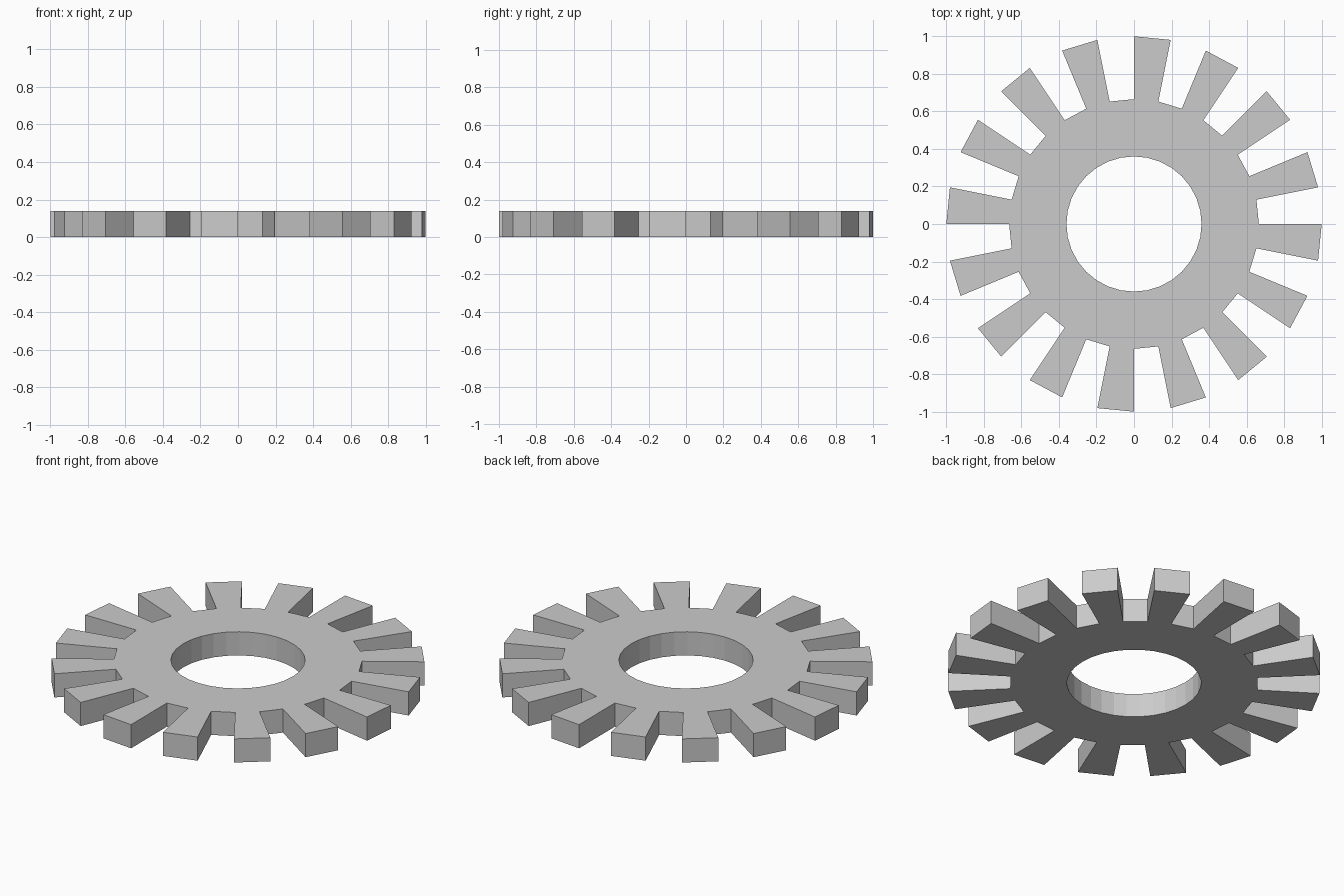
import bpy, bmesh
from math import cos, sin, pi

if "Cube" in bpy.data.objects:
    bpy.data.objects.remove(bpy.data.objects["Cube"])

TEETH = 16
N = TEETH * 2                      # tooth / gap divisions
R_TIP, R_ROOT, R_HOLE, H = 1.0, 0.665, 0.36, 0.14

bm = bmesh.new()


def ring_vert(r, i):
    a = 2 * pi * i / N
    return bm.verts.new((r * cos(a), r * sin(a), 0))


# Flat gear outline: annular hub with a tooth on every other segment
hole = [ring_vert(R_HOLE, i) for i in range(N)]
root = [ring_vert(R_ROOT, i) for i in range(N)]
tip = [ring_vert(R_TIP, i) for i in range(N)]
for i in range(N):
    j = (i + 1) % N
    bm.faces.new((hole[i], root[i], root[j], hole[j]))
    if i % 2:
        bm.faces.new((root[i], tip[i], tip[j], root[j]))

# Thicken into a solid
base = bm.faces[:]
ext = bmesh.ops.extrude_face_region(bm, geom=base, use_keep_orig=True)
top = [g for g in ext["geom"] if isinstance(g, bmesh.types.BMVert)]
bmesh.ops.translate(bm, verts=top, vec=(0, 0, H))
bmesh.ops.recalc_face_normals(bm, faces=bm.faces[:])

mesh = bpy.data.meshes.new("gear_wheel")
bm.to_mesh(mesh)
bm.free()
gear = bpy.data.objects.new("gear_wheel", mesh)
bpy.context.collection.objects.link(gear)
